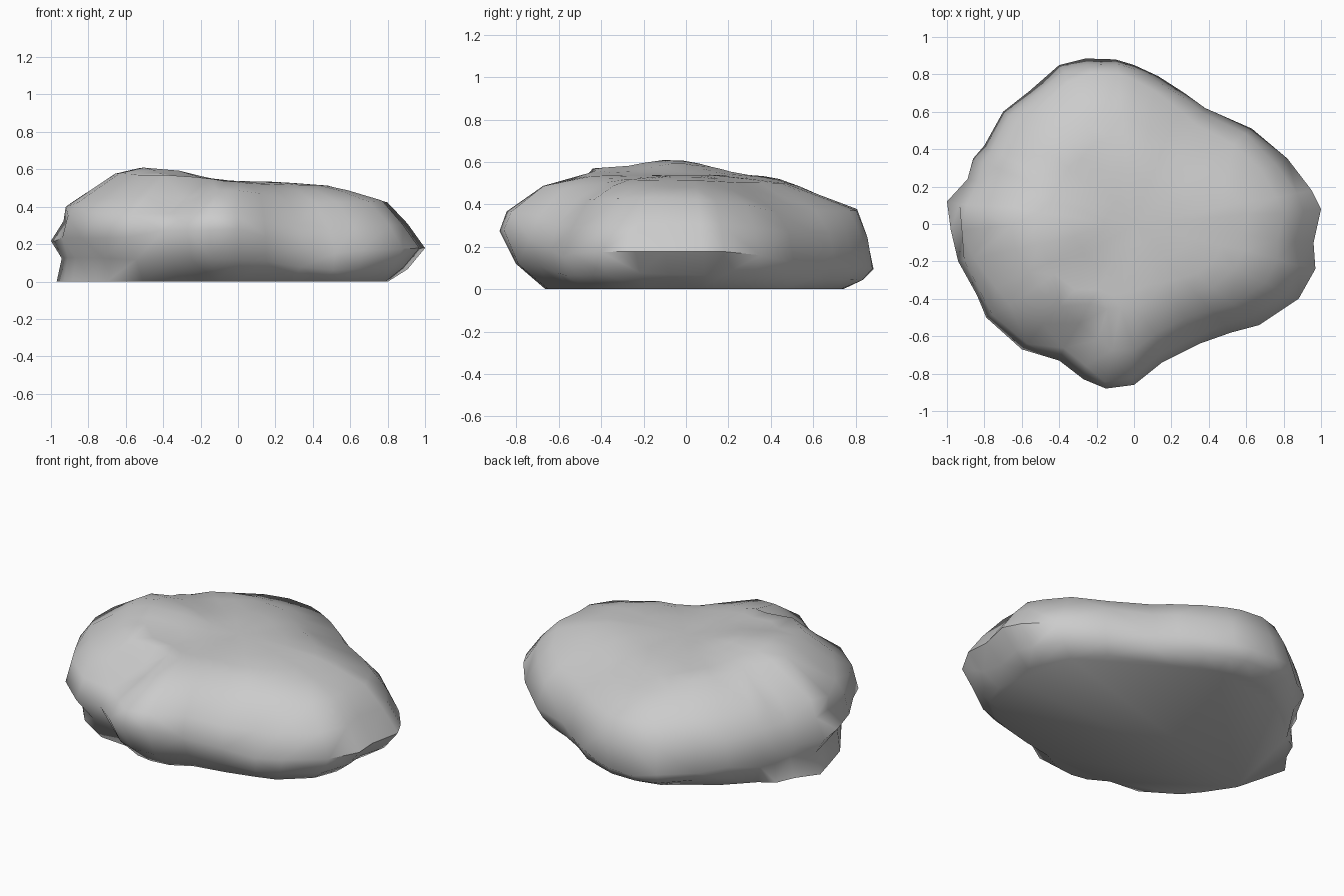
import bpy, bmesh, math
from mathutils import Vector, noise

if "Cube" in bpy.data.objects:
    bpy.data.objects.remove(bpy.data.objects["Cube"])

# Plan outline of the boulder, counter-clockwise from the right
outline = [(1, .08), (.95, .18), (.82, .35), (.63, .51), (.38, .62), (.27, .7), (.13, .79),
           (0, .85), (-.1, .88), (-.26, .885), (-.4, .85), (-.56, .71), (-.7, .6), (-.8, .42),
           (-.86, .35), (-.89, .24), (-1, .12), (-.98, -.03), (-.94, -.2), (-.84, -.38),
           (-.79, -.5), (-.6, -.67), (-.4, -.73), (-.27, -.83), (-.15, -.88), (0, -.86),
           (.15, -.74), (.35, -.64), (.52, -.58), (.67, -.54), (.88, -.4), (.97, -.24), (.96, -.1)]

# Side profiles by compass angle: (fraction of outline, height), bottom to top
profiles = [
    (0,   [(.80, 0), (.90, .07), (1, .18), (.90, .31), (.80, .43), (.60, .48)]),
    (45,  [(.90, 0), (.97, .06), (1, .14), (.95, .27), (.85, .365), (.60, .455)]),
    (95,  [(.83, 0), (.95, .04), (1, .10), (.96, .25), (.91, .37), (.66, .45)]),
    (140, [(.88, 0), (.95, .07), (1, .15), (.97, .30), (.88, .41), (.62, .53)]),
    (164, [(.99, 0), (.96, .12), (1, .20), (.94, .33), (.84, .44), (.62, .56)]),
    (182, [(.95, 0), (.92, .13), (1, .21), (.93, .31), (.94, .40), (.67, .575)]),
    (198, [(.94, 0), (.92, .13), (1, .23), (.98, .37), (.90, .43), (.67, .57)]),
    (222, [(.86, 0), (.90, .12), (1, .24), (.97, .37), (.84, .46), (.67, .57)]),
    (242, [(.80, 0), (.90, .12), (1, .27), (.90, .36), (.73, .45), (.60, .56)]),
    (264, [(.75, 0), (.91, .12), (1, .28), (.96, .37), (.78, .485), (.52, .54)]),
    (310, [(.88, 0), (.96, .07), (1, .16), (.94, .29), (.80, .42), (.62, .49)]),
]


def profile_at(deg):
    keys = profiles + [(360, profiles[0][1])]
    for (a, p), (b, q) in zip(keys, keys[1:]):
        if a <= deg <= b:
            t = (deg - a) / (b - a)
            t = t * t * (3 - 2 * t)
            return [(r + (s - r) * t, z + (w - z) * t) for (r, z), (s, w) in zip(p, q)]


def crown(x, y, edge_z, t):
    # Gently domed top, highest towards the left
    dome = .535 + .1 * math.exp(-((x + .5) ** 2 + (y + .08) ** 2) / .07)
    return edge_z + (dome - edge_z) * t


# Rings of the boulder
bm = bmesh.new()
columns = []
for x, y in outline:
    prof = profile_at(math.degrees(math.atan2(y, x)) % 360)
    col = []
    for i, (f, z) in enumerate(prof):
        p = Vector((x * f, y * f, z))
        n = noise.noise_vector(p * 4.5)
        if i in (1, 3, 4, 5):
            p += Vector((n.x * .022, n.y * .022, n.z * .012))
        elif i == 2:
            p.z += n.z * .03
        col.append(bm.verts.new(p))
    f, z = prof[-1]
    for k, t in ((.8, .6), (.5, .85), (.25, 1)):
        px, py = x * f * k, y * f * k
        col.append(bm.verts.new((px, py, crown(px, py, z, t))))
    columns.append(col)

top = bm.verts.new((0, 0, .535))
for i, a in enumerate(columns):
    b = columns[(i + 1) % len(columns)]
    for j in range(len(a) - 1):
        bm.faces.new((a[j], b[j], b[j + 1], a[j + 1]))
    bm.faces.new((a[-1], b[-1], top))

# Flat underside
bm.faces.new([c[0] for c in reversed(columns)])
bmesh.ops.triangulate(bm, faces=[f for f in bm.faces if len(f.verts) == 4])
bmesh.ops.recalc_face_normals(bm, faces=bm.faces[:])

mesh = bpy.data.meshes.new("boulder")
bm.to_mesh(mesh)
bm.free()
boulder = bpy.data.objects.new("boulder", mesh)
bpy.context.collection.objects.link(boulder)
bpy.context.view_layer.objects.active = boulder
boulder.select_set(True)
bpy.ops.object.shade_smooth_by_angle(angle=math.radians(60))
